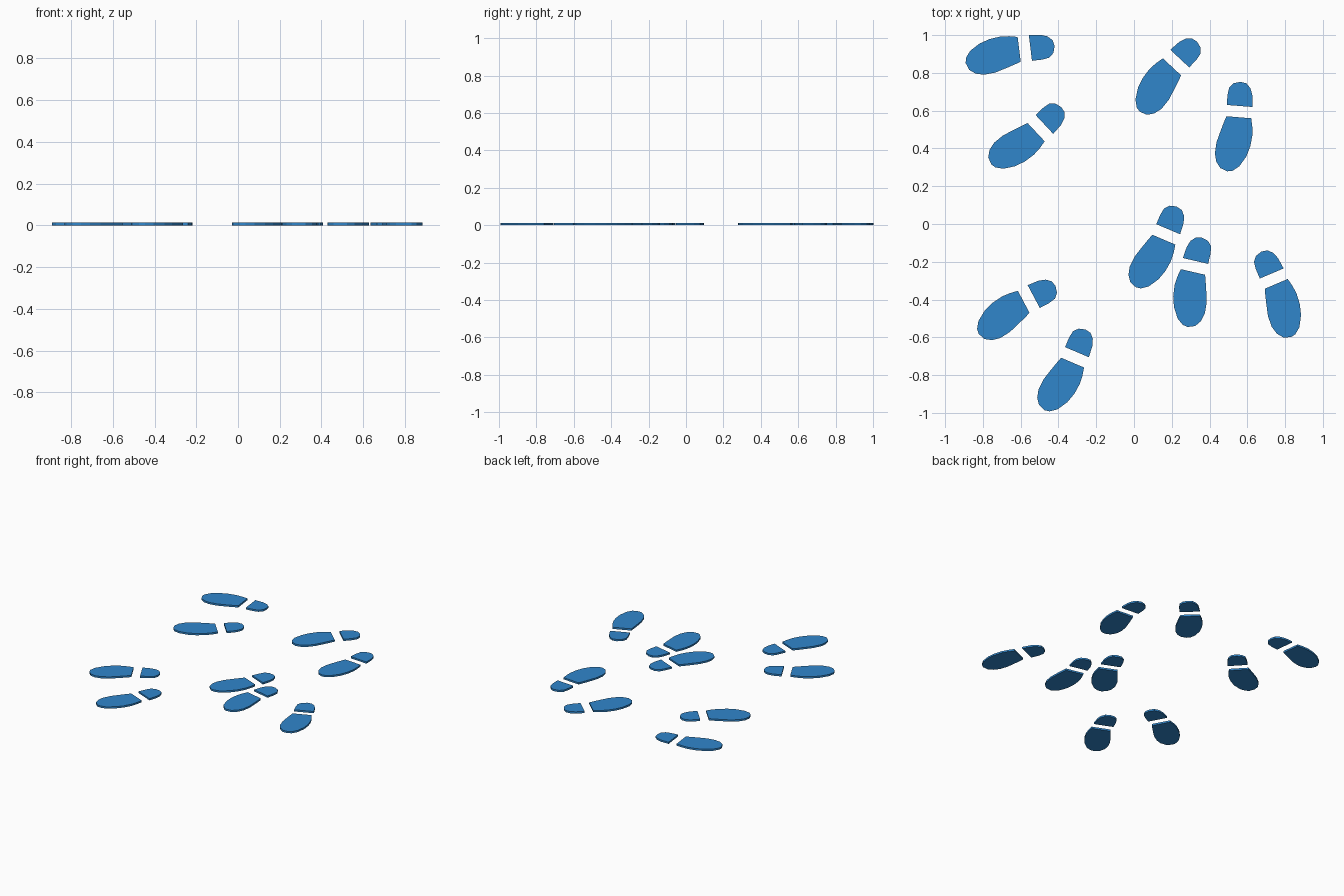
import bpy, bmesh
from math import radians

if "Cube" in bpy.data.objects:
    bpy.data.objects.remove(bpy.data.objects["Cube"])

THICK = 0.013

# Outlines of a left-curving print: x across, y towards the heel,
# origin at the middle of the sole's straight edge
SOLE = [(0.066, 0), (-0.066, 0), (-0.075, -0.027), (-0.091, -0.081),
        (-0.107, -0.141), (-0.111, -0.200), (-0.100, -0.244), (-0.076, -0.276),
        (-0.038, -0.290), (-0.011, -0.285), (0.023, -0.259), (0.056, -0.204),
        (0.073, -0.148), (0.079, -0.089), (0.075, -0.044)]
HEEL = [(0.068, 0.060), (0.062, 0.122), (0.049, 0.158), (0.026, 0.182),
        (-0.006, 0.188), (-0.041, 0.178), (-0.063, 0.154), (-0.069, 0.116),
        (-0.069, 0.060)]

# x, y, heading of the heel in degrees, side (1 curves left, -1 curves right)
PRINTS = [
    (-0.608, 0.925, 7, -1),
    (-0.518, 0.486, 43, 1),
    (0.201, 0.832, 47, -1),
    (0.555, 0.565, 85.4, 1),
    (0.158, -0.083, 67, 1),
    (0.312, -0.254, 77, -1),
    (0.753, -0.317, 113, 1),
    (-0.584, -0.412, 28, -1),
    (-0.325, -0.734, 67, 1),
]

blue = bpy.data.materials.new("blue")
blue.diffuse_color = (0.03, 0.24, 0.6, 1)
blue.use_nodes = True
blue.node_tree.nodes["Principled BSDF"].inputs["Base Color"].default_value = blue.diffuse_color


def slab(name, outline, side):
    """Flat plate extruded from an outline, mirrored when side is -1."""
    bm = bmesh.new()
    base = bm.faces.new([bm.verts.new((x * side, y, 0)) for x, y in outline])
    top = bmesh.ops.extrude_face_region(bm, geom=[base], use_keep_orig=True)
    bmesh.ops.translate(bm, vec=(0, 0, THICK),
                        verts=[v for v in top["geom"] if isinstance(v, bmesh.types.BMVert)])
    bmesh.ops.recalc_face_normals(bm, faces=bm.faces)
    mesh = bpy.data.meshes.new(name)
    bm.to_mesh(mesh)
    bm.free()
    mesh.materials.append(blue)
    return mesh


# Sole and heel plates, one set for each foot
meshes = {(part, side): slab(part, outline, side)
          for part, outline in (("sole", SOLE), ("heel", HEEL))
          for side in (1, -1)}

# Scatter the footprints
for i, (x, y, heading, side) in enumerate(PRINTS, 1):
    for part in ("sole", "heel"):
        ob = bpy.data.objects.new(f"footprint_{i}_{part}", meshes[part, side])
        ob.location = (x, y, 0)
        ob.rotation_euler.z = radians(heading - 90)
        bpy.context.collection.objects.link(ob)
